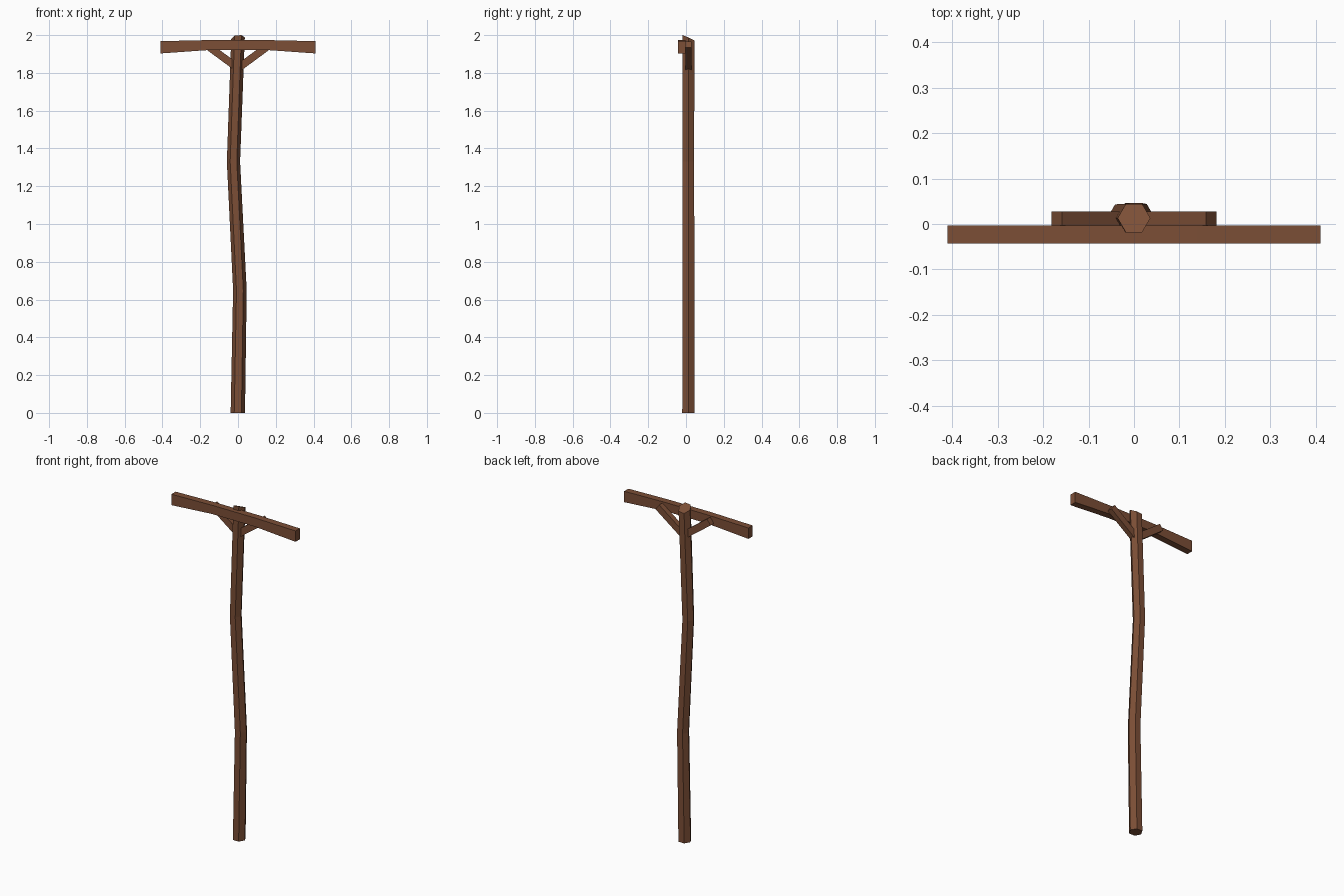
import bpy, math

if "Cube" in bpy.data.objects:
    bpy.data.objects.remove(bpy.data.objects["Cube"])

wood = bpy.data.materials.new("brown_wood")
wood.diffuse_color = (0.2, 0.077, 0.037, 1)
wood.use_nodes = True
wood.node_tree.nodes["Principled BSDF"].inputs["Base Color"].default_value = wood.diffuse_color


def loft(name, rings):
    """Flat-faced solid skinned through equal-sized rings, closed at both ends."""
    n = len(rings[0])
    verts = [v for ring in rings for v in ring]
    faces = [tuple(reversed(range(n))), tuple(range(len(verts) - n, len(verts)))]
    for r in range(len(rings) - 1):
        for i in range(n):
            j = (i + 1) % n
            faces.append((r * n + i, r * n + j, (r + 1) * n + j, (r + 1) * n + i))
    mesh = bpy.data.meshes.new(name)
    mesh.from_pydata(verts, [], faces)
    mesh.materials.append(wood)
    obj = bpy.data.objects.new(name, mesh)
    bpy.context.collection.objects.link(obj)
    return obj


# Crooked six-sided pole with a slanted top: (z, centre x, radius, slant)
rings = []
for z, cx, r, slant in [(0, -0.001, 0.038, 0), (0.65, 0.01, 0.036, 0),
                        (1.33, -0.024, 0.035, 0), (1.984, 0, 0.036, 1)]:
    ring = []
    for i in range(6):
        a = math.radians(60 * i)
        dx, dy = r * math.cos(a), r * math.sin(a)
        ring.append((cx + dx, 0.013 + dy, z + slant * (0.1 * dx - 0.46 * dy)))
    rings.append(ring)
loft("pole", rings)

# Slightly bowed crossbeam: (x, bottom z, top z)
y0, y1 = -0.043, -0.003
loft("crossbeam", [[(x, y0, b), (x, y1, b), (x, y1, t), (x, y0, t)]
                   for x, b, t in [(-0.41, 1.903, 1.968), (-0.14, 1.922, 1.974),
                                   (0.14, 1.922, 1.974), (0.41, 1.903, 1.968)]])

# Two diagonal braces from the pole up behind the crossbeam
y0, y1 = -0.003, 0.028
for side, s in (("left", -1), ("right", 1)):
    ends = []
    for cx, cz in [(-0.012, 1.816), (0.17, 1.95)]:
        lo, hi = (s * (cx + 0.012), cz - 0.016), (s * (cx - 0.012), cz + 0.016)
        ring = [(lo[0], y0, lo[1]), (lo[0], y1, lo[1]),
                (hi[0], y1, hi[1]), (hi[0], y0, hi[1])]
        ends.append(ring if s > 0 else ring[::-1])
    loft(side + "_brace", ends)
